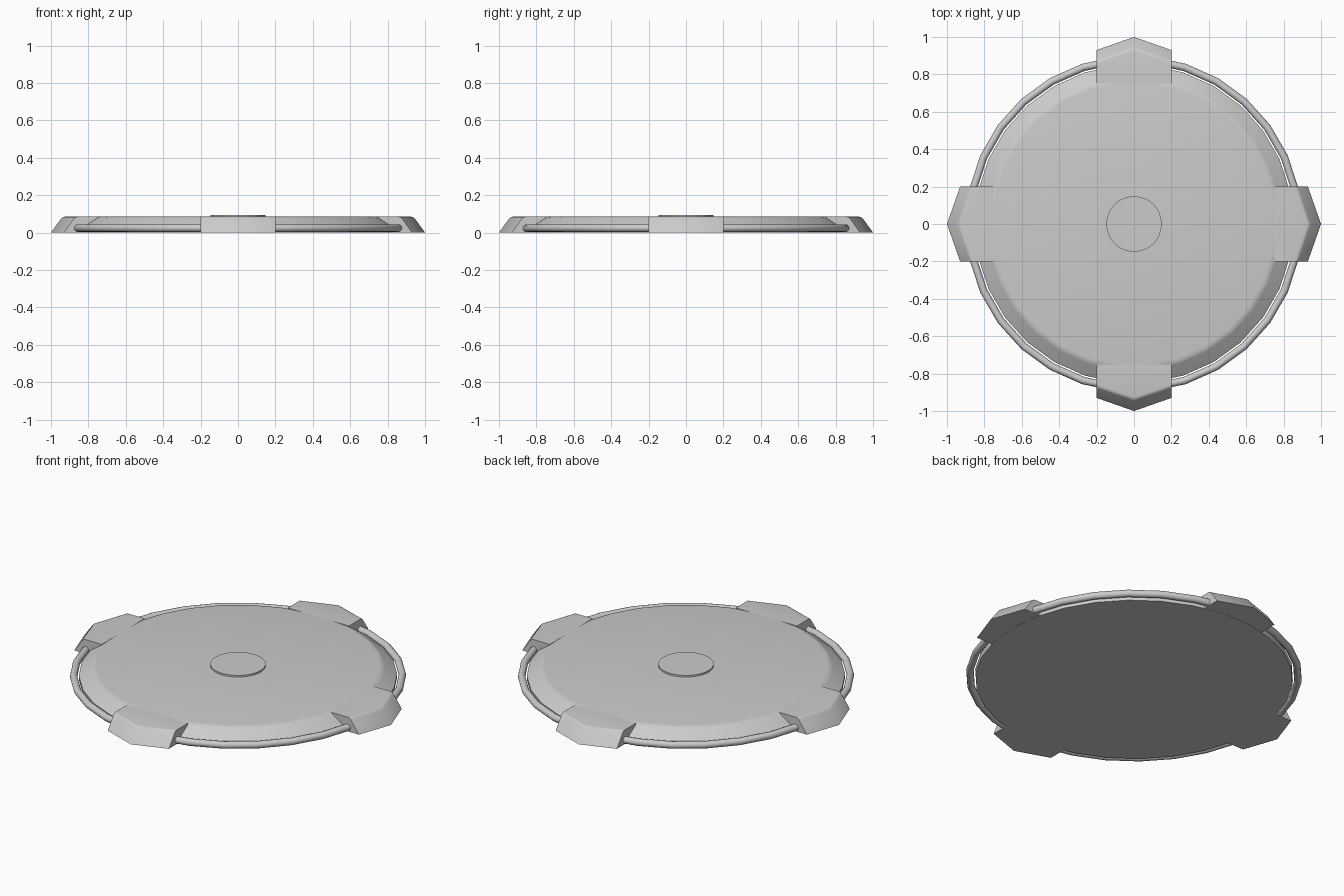
import bpy, bmesh, math
from mathutils import Matrix

if "Cube" in bpy.data.objects:
    bpy.data.objects.remove(bpy.data.objects["Cube"])

SEG = 30


def finish(name, bm, smooth=True):
    bmesh.ops.recalc_face_normals(bm, faces=bm.faces[:])
    me = bpy.data.meshes.new(name)
    bm.to_mesh(me)
    bm.free()
    ob = bpy.data.objects.new(name, me)
    bpy.context.collection.objects.link(ob)
    bpy.ops.object.select_all(action='DESELECT')
    ob.select_set(True)
    bpy.context.view_layer.objects.active = ob
    if smooth:
        bpy.ops.object.shade_smooth_by_angle(angle=math.radians(35))
    return ob


def turned(name, profile, seg):
    """Solid of revolution from (radius, z) points, capped at both ends."""
    bm = bmesh.new()
    rings = [[bm.verts.new((r * math.cos(2 * math.pi * i / seg),
                            r * math.sin(2 * math.pi * i / seg), z))
              for i in range(seg)] for r, z in profile]
    for a, b in zip(rings, rings[1:]):
        for i in range(seg):
            j = (i + 1) % seg
            bm.faces.new((a[i], a[j], b[j], b[i]))
    bm.faces.new(rings[0])
    bm.faces.new(rings[-1])
    return finish(name, bm)


# main plate with sloped, softly rounded shoulder
turned("plate", [(0.85, 0), (0.852, 0.03), (0.785, 0.076),
                 (0.775, 0.082), (0.755, 0.085)], SEG)

# raised centre button
turned("centre_button", [(0.148, 0.08), (0.148, 0.095)], 48)

# round rail around the plate
bpy.ops.mesh.primitive_torus_add(major_radius=0.88, minor_radius=0.02,
                                 major_segments=SEG, minor_segments=12,
                                 location=(0, 0, 0.024))
rail = bpy.context.object
rail.name = "rim_rail"
bpy.ops.object.shade_smooth_by_angle(angle=math.radians(35))

# four pointed lugs with sloped outer ends
outer_low = [(0.75, -0.2), (0.93, -0.2), (1.0, 0), (0.93, 0.2), (0.75, 0.2)]
outer_top = [(0.75, -0.2), (0.87, -0.2), (0.938, 0), (0.87, 0.2), (0.75, 0.2)]
for k, side in enumerate(("right", "back", "left", "front")):
    bm = bmesh.new()
    low = [bm.verts.new((x, y, 0.001)) for x, y in outer_low]
    top = [bm.verts.new((x, y, 0.085)) for x, y in outer_top]
    bm.faces.new(low)
    bm.faces.new(top)
    for i in range(5):
        j = (i + 1) % 5
        bm.faces.new((low[i], low[j], top[j], top[i]))
    edges = [bm.edges.get((top[1], top[2])), bm.edges.get((top[2], top[3]))]
    bmesh.ops.bevel(bm, geom=edges, offset=0.012, segments=3,
                    profile=0.5, affect='EDGES')
    bmesh.ops.transform(bm, matrix=Matrix.Rotation(k * math.pi / 2, 4, 'Z'),
                        verts=bm.verts[:])
    finish(side + "_lug", bm)
